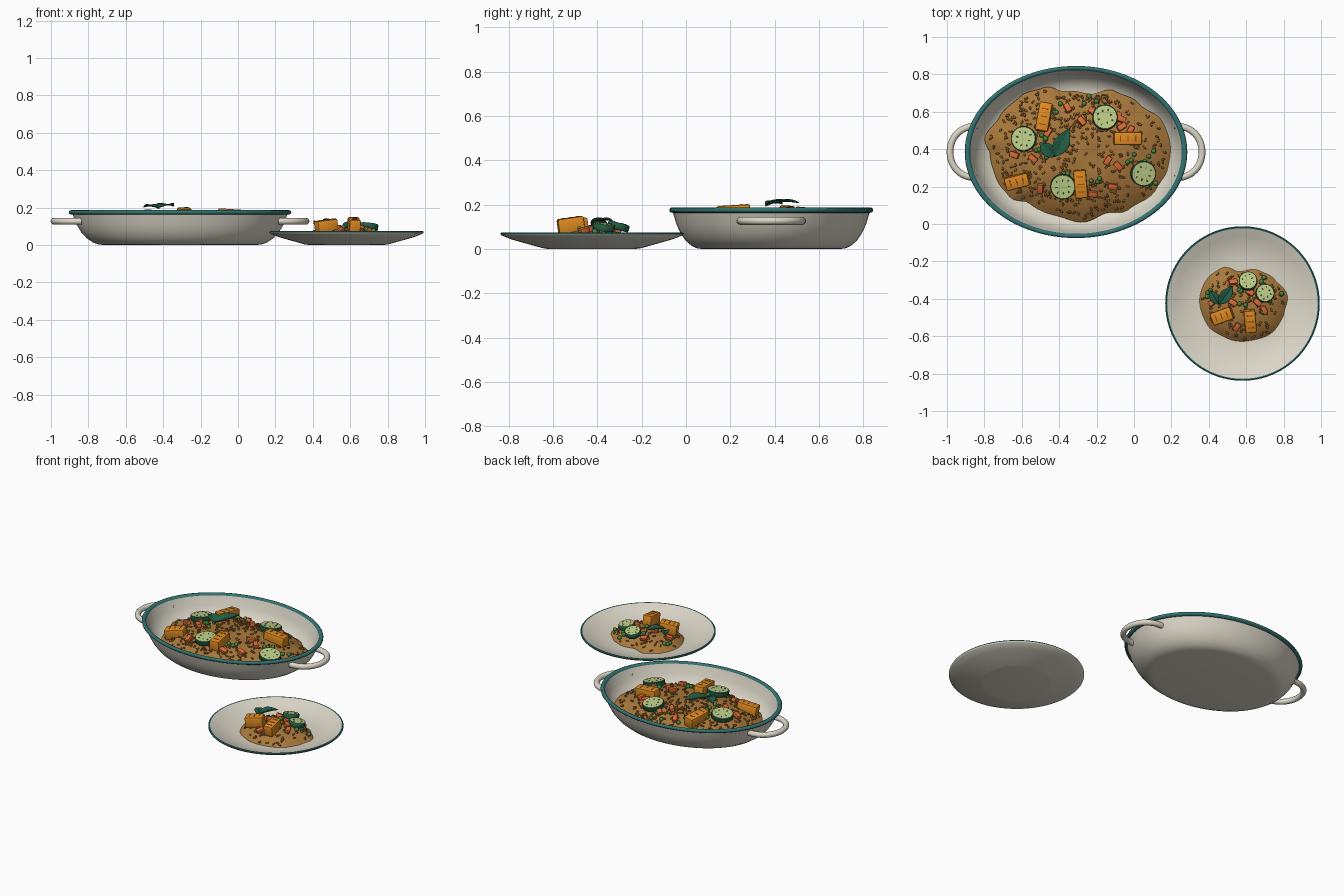
import bpy, bmesh, math, random
from mathutils import Matrix, Vector

if "Cube" in bpy.data.objects:
    bpy.data.objects.remove(bpy.data.objects["Cube"])

random.seed(4)
PI, TAU = math.pi, math.tau


def material(name, *srgb):
    m = bpy.data.materials.new(name)
    m.diffuse_color = [((c + .055) / 1.055) ** 2.4 for c in srgb] + [1]
    m.use_nodes = True
    m.node_tree.nodes["Principled BSDF"].inputs["Base Color"].default_value = m.diffuse_color
    return m


CREAM = material("cream enamel", .86, .84, .78)
TEAL = material("teal rim", .20, .45, .44)
STEW = material("golden brown rice", .66, .47, .23)
GRAIN = material("brown grain", .56, .37, .16)
ORANGE = material("pumpkin orange", .87, .54, .13)
TOAST = material("toasted brown", .58, .31, .09)
CARROT = material("carrot red", .86, .42, .21)
FLESH = material("pale green flesh", .74, .80, .53)
LEAF = material("dark leaf green", .14, .37, .27)
PEA = material("pea green", .28, .53, .25)


def finish(name, bm, mats, angle=40):
    bmesh.ops.recalc_face_normals(bm, faces=bm.faces)
    me = bpy.data.meshes.new(name)
    bm.to_mesh(me)
    bm.free()
    for m in mats:
        me.materials.append(m)
    ob = bpy.data.objects.new(name, me)
    bpy.context.collection.objects.link(ob)
    bpy.ops.object.select_all(action='DESELECT')
    bpy.context.view_layer.objects.active = ob
    ob.select_set(True)
    bpy.ops.object.shade_smooth_by_angle(angle=math.radians(angle))
    return ob


def lathe(bm, profile, idx, segs, sx=1, sy=1):
    """Spin (radius, height) pairs; idx gives a material index per band."""
    rings = [[bm.verts.new((r * sx * math.cos(TAU * k / segs), r * sy * math.sin(TAU * k / segs), z))
              for k in range(segs)] for r, z in profile]
    for a, b, mi in zip(rings, rings[1:], idx):
        for k in range(segs):
            j = (k + 1) % segs
            bm.faces.new((a[k], a[j], b[j], b[k])).material_index = mi
    bmesh.ops.remove_doubles(bm, verts=bm.verts, dist=1e-5)


def box(bm, size, M, mi=0, bevel=0):
    vs = bmesh.ops.create_cube(bm, size=1, matrix=M @ Matrix.Diagonal((*size, 1)))["verts"]
    for f in {f for v in vs for f in v.link_faces}:
        f.material_index = mi
    if bevel:
        es = list({e for v in vs for e in v.link_edges})
        bmesh.ops.bevel(bm, geom=es, offset=bevel, segments=2, profile=.5, affect='EDGES')


def ball(bm, size, M, mi=0, u=8, v=6):
    vs = bmesh.ops.create_uvsphere(bm, u_segments=u, v_segments=v, radius=1,
                                   matrix=M @ Matrix.Diagonal((*size, 1)))["verts"]
    for f in {f for w in vs for f in w.link_faces}:
        f.material_index = mi


class Mound:
    """Heap of food with an irregular outline, able to seat toppings on itself."""

    def __init__(self, centre, outline, low, rise, power, floor):
        self.c, self.low, self.rise, self.power, self.floor = centre, low, rise, power, floor
        polar = sorted((math.atan2(y - centre[1], x - centre[0]), math.hypot(x - centre[0], y - centre[1]))
                       for x, y in outline)
        self.polar = [(polar[-1][0] - TAU, polar[-1][1])] + polar + [(polar[0][0] + TAU, polar[0][1])]

    def radius(self, a):
        a = (a + PI) % TAU - PI
        for (a0, r0), (a1, r1) in zip(self.polar, self.polar[1:]):
            if a0 <= a <= a1:
                t = (1 - math.cos(PI * (a - a0) / (a1 - a0))) / 2
                return r0 + (r1 - r0) * t
        return self.polar[0][1]

    def height(self, x, y):
        dx, dy = x - self.c[0], y - self.c[1]
        t = min(1, math.hypot(dx, dy) / self.radius(math.atan2(dy, dx)))
        lump = .005 * math.sin(23 * x) * math.cos(27 * y) * (1 - t)
        return self.low + self.rise * (1 - t ** self.power) + lump

    def seat(self, x, y, lift=0, turn=0, lean=1):
        e = .02
        gx = (self.height(x + e, y) - self.height(x - e, y)) / (2 * e)
        gy = (self.height(x, y + e) - self.height(x, y - e)) / (2 * e)
        n = Vector((-gx * lean, -gy * lean, 1)).normalized()
        q = Vector((0, 0, 1)).rotation_difference(n)
        return (Matrix.Translation((x, y, self.height(x, y) + lift)) @ q.to_matrix().to_4x4()
                @ Matrix.Rotation(math.radians(turn), 4, 'Z'))

    def spot(self, limit):
        a, t = random.uniform(-PI, PI), limit * math.sqrt(random.random())
        r = t * self.radius(a)
        return self.c[0] + r * math.cos(a), self.c[1] + r * math.sin(a)

    def build(self, name):
        bm, segs, steps = bmesh.new(), 96, 14
        levels = [(i / steps, None) for i in range(steps + 1)] + [(.85, self.floor), (0, self.floor)]
        rings = []
        for t, z in levels:
            ring = []
            for k in range(segs):
                a = TAU * k / segs
                r = t * self.radius(a)
                x, y = self.c[0] + r * math.cos(a), self.c[1] + r * math.sin(a)
                ring.append(bm.verts.new((x, y, self.height(x, y) if z is None else z)))
            rings.append(ring)
        for a, b in zip(rings, rings[1:]):
            for k in range(segs):
                j = (k + 1) % segs
                bm.faces.new((a[k], a[j], b[j], b[k]))
        bmesh.ops.remove_doubles(bm, verts=bm.verts, dist=1e-5)
        finish(name, bm, [STEW], 60)


# Toppings
def grains(name, mound, count):
    bm = bmesh.new()
    for _ in range(count):
        x, y = mound.spot(.95)
        ball(bm, (.012, .006, .006), mound.seat(x, y, .002, random.uniform(0, 180)), 0, 6, 5)
    finish(name, bm, [GRAIN], 80)


def pumpkin(name, mound, x, y, sx, sy, turn, above):
    bm, M = bmesh.new(), mound.seat(x, y, 0, turn, .5)
    box(bm, (sx, sy, .07), M @ Matrix.Translation((0, 0, above - .035)), 0, .009)
    for s in (-1, 0, 1):  # toasted marks across the long side
        at = (s * sx * .27, 0, above) if sx > sy else (0, s * sy * .27, above)
        size = (.006, sy * .5, .003) if sx > sy else (sx * .5, .006, .003)
        box(bm, size, M @ Matrix.Translation(at), 1)
    finish(name, bm, [ORANGE, TOAST])


def courgette(name, mound, x, y, r, lift):
    bm = bmesh.new()
    lathe(bm, [(0, -.016), (r * .94, -.016), (r, -.011), (r, .010), (r * .93, .015), (0, .016)],
          (0, 0, 0, 0, 1), 28)
    for k in range(8):  # seeds
        M = Matrix.Rotation(TAU * k / 8, 4, 'Z') @ Matrix.Translation((r * (.5 + .12 * (k % 2)), 0, .016))
        ball(bm, (r * .11, r * .05, .002), M, 2, 6, 4)
    bm.transform(mound.seat(x, y, lift, random.uniform(0, 90), .6))
    finish(name, bm, [LEAF, FLESH, PEA])


def leaf(name, base, tip, z, width):
    bm, n, m = bmesh.new(), 10, 4
    base, tip = Vector(base), Vector(tip)
    d = tip - base
    side = Vector((-d.y, d.x)).normalized()
    grid = []
    for i in range(n + 1):
        u = i / n
        w = width * (math.sin(PI * u ** .85) * .98 + .02)
        row = []
        for j in range(-m, m + 1):
            v = j / m
            p = base + d * u + side * w * v
            row.append(bm.verts.new((p.x, p.y, z + .014 * math.sin(PI * u * .8) + .010 * abs(v) * w / width)))
        grid.append(row)
    for a, b in zip(grid, grid[1:]):
        for j in range(2 * m):
            bm.faces.new((a[j], a[j + 1], b[j + 1], b[j]))
    ob = finish(name, bm, [LEAF], 25)
    mod = ob.modifiers.new("thickness", 'SOLIDIFY')
    mod.thickness = .004


def carrots(name, mound, spots, size):
    bm = bmesh.new()
    for x, y in spots:
        box(bm, size, mound.seat(x, y, size[2] * .35, random.uniform(0, 180)), 0, .004)
    finish(name, bm, [CARROT])


def peas(name, mound, spots, r, each):
    bm = bmesh.new()
    for x, y in spots:
        for _ in range(each):
            px, py = x + random.uniform(-.035, .035), y + random.uniform(-.035, .035)
            ball(bm, (r, r, r), mound.seat(px, py, r * .6), 0, 10, 8)
    finish(name, bm, [PEA], 80)


# Oval casserole dish with teal rim
PX, PY = -.31, .385
bm = bmesh.new()
lathe(bm, [(0, 0), (.68, 0), (.73, .003), (.78, .013), (.84, .037), (.89, .07), (.93, .11), (.965, .163),
           (.985, .164), (.998, .170), (1, .177), (.993, .184), (.975, .187), (.957, .183), (.950, .174),
           (.915, .115), (.87, .072), (.81, .042), (.74, .027), (.66, .022), (0, .022)],
      [0] * 7 + [1] * 7 + [0] * 6, 96, .595, .46)
bm.transform(Matrix.Translation((PX, PY, 0)))
finish("casserole_dish", bm, [CREAM, TEAL], 50)

# Loop handles
for label, s in (("left", -1), ("right", 1)):
    cu = bpy.data.curves.new(label + "_handle", 'CURVE')
    cu.dimensions, cu.bevel_depth, cu.bevel_resolution, cu.use_fill_caps = '3D', .018, 4, True
    sp = cu.splines.new('POLY')
    sp.points.add(24)
    for i, p in enumerate(sp.points):
        a = -PI / 2 + PI * i / 24
        p.co = (PX + s * (.527 + .147 * abs(math.cos(a)) ** .85), PY + .138 * math.sin(a), .127, 1)
    cu.materials.append(CREAM)
    ob = bpy.data.objects.new(label + "_handle", cu)
    bpy.context.collection.objects.link(ob)
    bpy.ops.object.select_all(action='DESELECT')
    bpy.context.view_layer.objects.active = ob
    ob.select_set(True)
    bpy.ops.object.convert(target='MESH')
    bpy.ops.object.shade_smooth_by_angle(angle=math.radians(50))

# Round plate
bm = bmesh.new()
lathe(bm, [(0, 0), (.20, 0), (.225, .004), (.30, .025), (.36, .042), (.407, .060), (.413, .066), (.413, .071),
           (.408, .075), (.402, .073), (.36, .052), (.31, .034), (.26, .022), (.21, .017), (0, .016)],
      [0] * 6 + [1] * 3 + [0] * 5, 96)
bm.transform(Matrix.Translation((.58, -.425, 0)))
finish("plate", bm, [CREAM, TEAL], 50)

# Food in the dish
big = Mound((PX, PY), [(-.48, .73), (-.37, .71), (-.24, .695), (-.10, .71), (.03, .64), (.16, .535), (.195, .43),
                       (.18, .295), (.12, .19), (-.025, .08), (-.16, .055), (-.265, .01), (-.40, .04), (-.56, .11),
                       (-.665, .145), (-.735, .24), (-.77, .375), (-.80, .455), (-.72, .57), (-.61, .68)],
            .062, .093, 3, .03)
big.build("rice_in_dish")
grains("grains_in_dish", big, 520)
for i, a in enumerate([(-.48, .57, .07, .155, -10, .05), (-.035, .455, .15, .068, 0, .055),
                       (-.62, .23, .13, .07, 15, .05), (-.285, .215, .068, .15, 5, .052)]):
    pumpkin(f"dish_pumpkin_{i + 1}", big, *a)
for i, (x, y) in enumerate([(-.59, .455), (-.155, .57), (.05, .27), (-.38, .20)]):
    courgette(f"dish_courgette_{i + 1}", big, x, y, .068, .022)
leaf("dish_leaf_long", (-.425, .36), (-.345, .51), .202, .042)
leaf("dish_leaf_short", (-.42, .36), (-.505, .435), .196, .035)
carrots("carrots_in_dish", big, [(-.355, .62), (-.22, .60), (-.28, .55), (-.09, .575), (-.02, .50), (-.065, .52),
                                 (-.64, .37), (-.56, .41), (-.54, .35), (-.50, .19), (-.37, .23), (-.22, .16),
                                 (-.115, .20), (-.085, .31), (.015, .31), (-.07, .56), (-.46, .49), (-.14, .34)],
        (.05, .03, .028))
peas("peas_in_dish", big, [(-.26, .67), (-.22, .63), (-.11, .53), (.0, .34), (.08, .36), (.09, .22), (-.52, .50),
                           (-.50, .37), (-.34, .26), (-.20, .23), (-.40, .62), (-.50, .43)], .013, 3)

# Serving on the plate
small = Mound((.58, -.43), [(.47, -.235), (.565, -.255), (.67, -.25), (.75, -.295), (.82, -.385), (.805, -.465),
                            (.765, -.55), (.61, -.625), (.485, -.605), (.39, -.535), (.355, -.375), (.39, -.295)],
              .022, .063, 2.8, .018)
small.build("rice_on_plate")
grains("grains_on_plate", small, 130)
pumpkin("plate_pumpkin_1", small, .475, -.49, .115, .07, 20, .064)
pumpkin("plate_pumpkin_2", small, .62, -.515, .062, .12, 5, .064)
courgette("plate_courgette_1", small, .61, -.305, .05, .038)
courgette("plate_courgette_2", small, .70, -.37, .05, .028)
leaf("plate_leaf_long", (.455, -.43), (.53, -.33), .115, .032)
leaf("plate_leaf_short", (.455, -.43), (.405, -.355), .108, .026)
carrots("carrots_on_plate", small, [(.62, -.365), (.695, -.46), (.53, -.42), (.53, -.31), (.66, -.42), (.42, -.42),
                                    (.55, -.55)], (.045, .028, .026))
peas("peas_on_plate", small, [(.56, -.36), (.70, -.30), (.76, -.40), (.66, -.48), (.42, -.38), (.58, -.45)], .013, 3)
